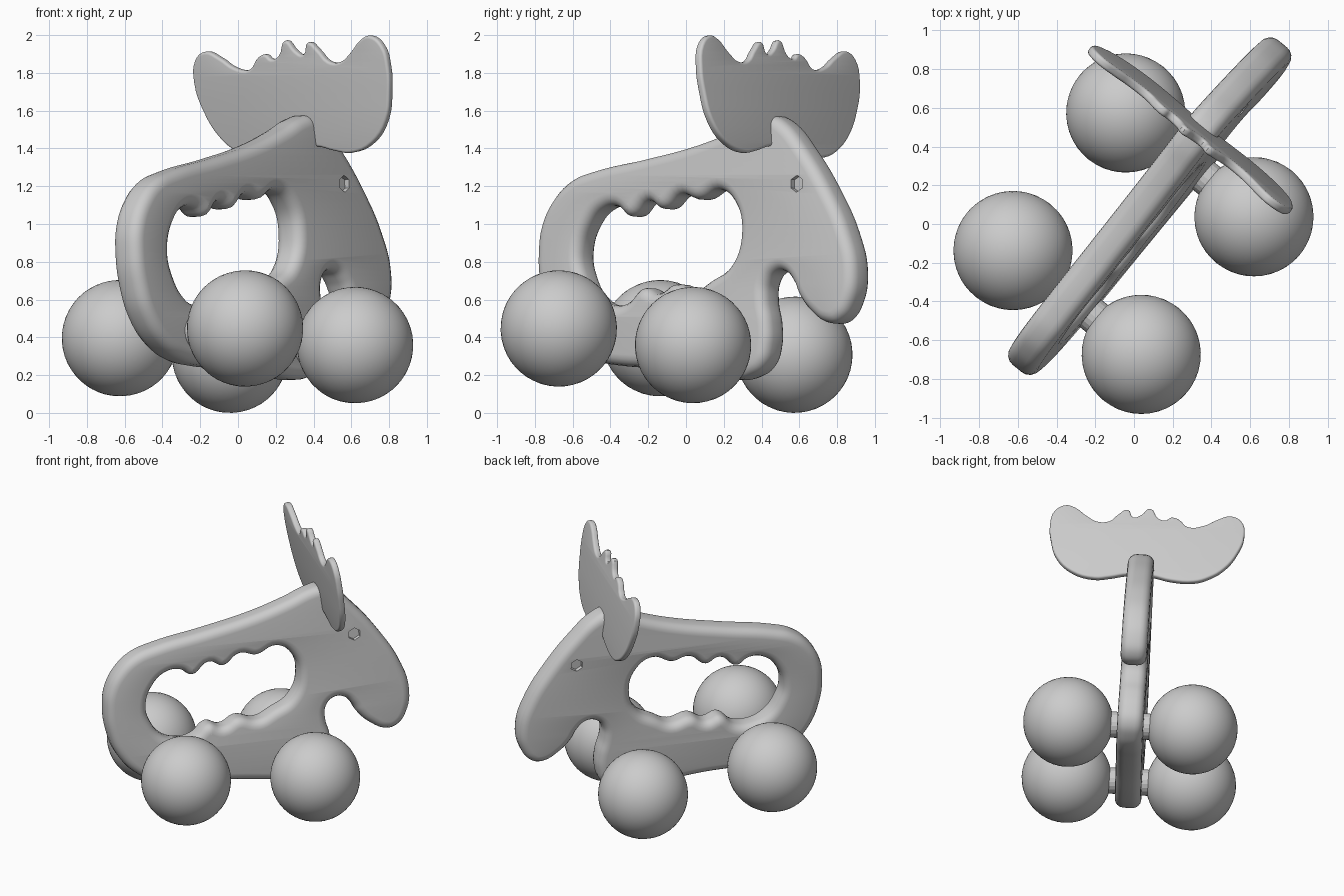
import bpy, bmesh, math
from mathutils import Vector, Matrix

if "Cube" in bpy.data.objects:
    bpy.data.objects.remove(bpy.data.objects["Cube"])

# Toy frame: local X = forward, local Y = up, local Z = sideways (slight roll)
ANG = math.radians(51)
FWD = Vector((math.cos(ANG), math.sin(ANG), 0))
SIDE = Vector((math.sin(ANG), -math.cos(ANG), 0))
UP = Vector((0, 0, 1))


def frame(x, y, z, origin):
    m = Matrix((x.normalized(), y.normalized(), z.normalized())).transposed().to_4x4()
    m.translation = origin
    return m


TOY = frame(FWD, UP - 0.06 * SIDE, SIDE + 0.06 * UP, 0.052 * SIDE)


def plate(name, outlines, thick, bevel, matrix, res):
    """Rounded flat plate from smooth closed outlines (later ones are holes)."""
    cu = bpy.data.curves.new(name, 'CURVE')
    cu.dimensions = '2D'
    cu.fill_mode = 'BOTH'
    cu.resolution_u = res
    cu.extrude = thick / 2 - bevel
    cu.bevel_depth = bevel
    cu.bevel_resolution = 3
    cu.offset = -bevel
    for pts in outlines:
        sp = cu.splines.new('BEZIER')
        sp.bezier_points.add(len(pts) - 1)
        sp.use_cyclic_u = True
        for bp, (a, b) in zip(sp.bezier_points, pts):
            bp.co = (a, b, 0)
            bp.handle_left_type = bp.handle_right_type = 'AUTO'
    ob = bpy.data.objects.new(name, cu)
    bpy.context.collection.objects.link(ob)
    ob.matrix_world = matrix
    select(ob)
    bpy.ops.object.convert(target='MESH')
    ob = bpy.context.object
    bm = bmesh.new()
    bm.from_mesh(ob.data)
    bmesh.ops.remove_doubles(bm, verts=bm.verts, dist=0.0005)
    bmesh.ops.recalc_face_normals(bm, faces=bm.faces)
    bm.to_mesh(ob.data)
    bm.free()
    select(ob)
    bpy.ops.object.shade_smooth_by_angle(angle=math.radians(35))
    return ob


def select(ob):
    bpy.ops.object.select_all(action='DESELECT')
    ob.select_set(True)
    bpy.context.view_layer.objects.active = ob


def solid(name, build):
    bm = bmesh.new()
    build(bm)
    me = bpy.data.meshes.new(name)
    bm.to_mesh(me)
    bm.free()
    ob = bpy.data.objects.new(name, me)
    bpy.context.collection.objects.link(ob)
    ob.matrix_world = TOY
    return ob


# Body plate with head, and the finger-grip opening
outline = [(-.96, .85), (-.94, 1.0), (-.86, 1.14), (-.75, 1.23), (-.6, 1.28),
           (-.25, 1.345), (.1, 1.42), (.35, 1.50), (.5, 1.56), (.59, 1.575),
           (.68, 1.54), (.83, 1.40), (1.0, 1.19), (1.14, .96), (1.205, .75),
           (1.18, .58), (1.11, .49), (1.03, .475), (.92, .53), (.83, .62),
           (.79, .69), (.73, .745), (.66, .745), (.61, .69), (.605, .6),
           (.635, .48), (.64, .36), (.60, .25), (.5, .19), (.38, .175),
           (.2, .20), (-.1, .235), (-.4, .25), (-.58, .28), (-.73, .35),
           (-.87, .5), (-.94, .68)]
grip = [(-.67, .85), (-.62, 1.0), (-.52, 1.085), (-.43, 1.09), (-.34, 1.04),
        (-.22, 1.12), (-.12, 1.08), (0, 1.155), (.12, 1.13), (.26, 1.18),
        (.37, 1.11), (.42, .95), (.36, .78), (.23, .70), (.12, .65),
        (-.02, .68), (-.13, .63), (-.23, .66), (-.34, .58), (-.45, .57),
        (-.56, .62), (-.64, .73)]
body = plate("body", [outline, grip], 0.18, 0.06, TOY, 6)


# Eye dimples on both faces
def eye_shape(bm):
    for side in (-1, 1):
        bmesh.ops.create_cone(bm, cap_ends=True, segments=6, radius1=.045, radius2=.045,
                              depth=.08, matrix=Matrix.Translation((.81, 1.21, side * .1)))


eyes = solid("eye_cutter", eye_shape)
eyes.hide_render = True
eyes.display_type = 'WIRE'
cut = body.modifiers.new("eyes", 'BOOLEAN')
cut.operation = 'DIFFERENCE'
cut.solver = 'EXACT'
cut.object = eyes

# Ball wheels and their axles
for label, s, h in (("rear", -.50, .422), ("front", .419, .334)):
    solid(label + "_axle", lambda bm: bmesh.ops.create_cone(
        bm, cap_ends=True, segments=20, radius1=.09, radius2=.09, depth=.5,
        matrix=Matrix.Translation((s, h, 0))))
    for hand, side in (("left", -1), ("right", 1)):
        ball = solid(f"{label}_{hand}_wheel", lambda bm: bmesh.ops.create_icosphere(
            bm, subdivisions=4, radius=.308,
            matrix=Matrix.Translation((s, h, side * .427))))
        select(ball)
        bpy.ops.object.shade_smooth_by_angle(angle=math.radians(35))

# Antlers: thin plate across the head, leaning slightly back
antler_xz = [(-.22, 1.75), (-.205, 1.87), (-.15, 1.915), (-.07, 1.88), (0, 1.83),
             (.08, 1.82), (.13, 1.885), (.17, 1.90), (.2, 1.875), (.24, 1.895),
             (.28, 1.975), (.33, 1.92), (.37, 1.90), (.40, 1.965), (.45, 1.925),
             (.5, 1.865), (.56, 1.86), (.62, 1.91), (.68, 1.98), (.73, 2.0),
             (.79, 1.95), (.815, 1.83), (.81, 1.7), (.78, 1.55), (.7, 1.43),
             (.58, 1.375), (.5, 1.385), (.4, 1.41), (.28, 1.40), (.17, 1.36),
             (.05, 1.35), (-.03, 1.385), (-.11, 1.46), (-.18, 1.59)]
antler = [((x - .36) / SIDE.x, z - 1.68) for x, z in antler_xz]
lean = UP - 0.13 * FWD
plate("antlers", [antler], 0.045, 0.015,
      frame(SIDE, lean, SIDE.cross(lean), 0.575 * FWD + 1.68 * UP), 4)
